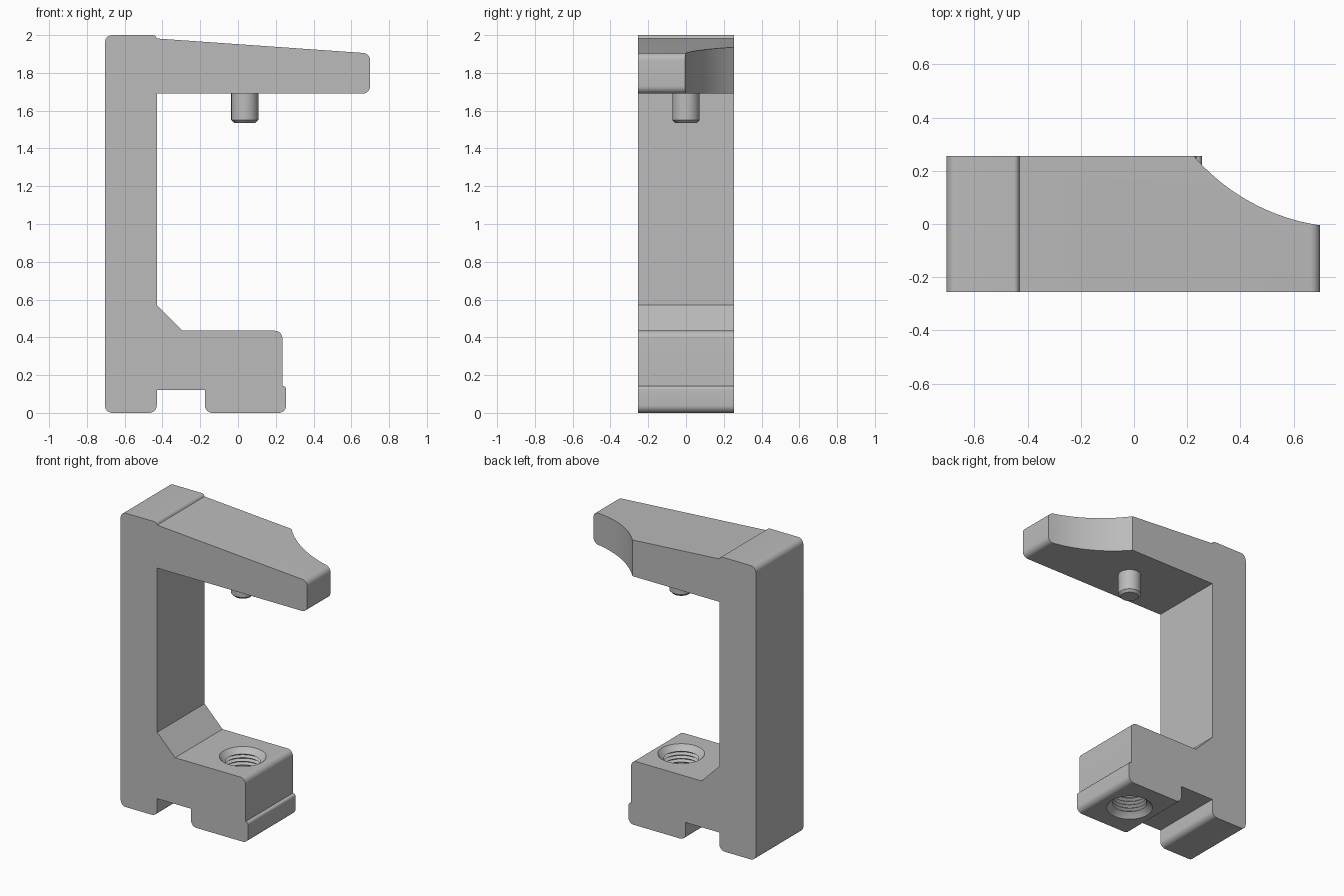
import bpy
import bmesh
import math
from mathutils import Vector

HALF_DEPTH = 0.255
AXIS_X = 0.036      # shared axis of the pin and the threaded hole

if "Cube" in bpy.data.objects:
    bpy.data.objects.remove(bpy.data.objects["Cube"], do_unlink=True)

grey = bpy.data.materials.new("plain_grey")
grey.use_nodes = True
grey.diffuse_color = (0.5, 0.5, 0.5, 1)
grey.node_tree.nodes["Principled BSDF"].inputs["Base Color"].default_value = (0.5, 0.5, 0.5, 1)


def finish(name, bm):
    bmesh.ops.recalc_face_normals(bm, faces=bm.faces)
    mesh = bpy.data.meshes.new(name)
    bm.to_mesh(mesh)
    bm.free()
    mesh.materials.append(grey)
    obj = bpy.data.objects.new(name, mesh)
    bpy.context.collection.objects.link(obj)
    return obj


def select(obj):
    bpy.ops.object.select_all(action='DESELECT')
    obj.select_set(True)
    bpy.context.view_layer.objects.active = obj


def rounded(corners, steps=8):
    """Replace each corner (x, z, radius) with an arc."""
    out = []
    for i, (x, z, r) in enumerate(corners):
        p = Vector((x, 0, z))
        if r == 0:
            out.append(p)
            continue
        before = corners[i - 1]
        after = corners[(i + 1) % len(corners)]
        a = (Vector((before[0], 0, before[1])) - p).normalized()
        b = (Vector((after[0], 0, after[1])) - p).normalized()
        half = a.angle(b) / 2
        centre = p + (a + b).normalized() * r / math.sin(half)
        t = r / math.tan(half)
        v0 = (p + a * t - centre).normalized()
        v1 = (p + b * t - centre).normalized()
        out += [centre + v0.slerp(v1, k / steps) * r for k in range(steps + 1)]
    return out


def lathe(name, profile, centre, segments):
    """Closed solid of revolution from (radius, z) pairs."""
    bm = bmesh.new()
    rings = []
    for r, z in profile:
        rings.append([bm.verts.new((centre[0] + r * math.cos(math.tau * i / segments),
                                    centre[1] + r * math.sin(math.tau * i / segments), z))
                      for i in range(segments)])
    for low, high in zip(rings, rings[1:]):
        for i in range(segments):
            j = (i + 1) % segments
            bm.faces.new((low[i], low[j], high[j], high[i]))
    bm.faces.new(rings[0])
    bm.faces.new(rings[-1])
    return finish(name, bm)


def cut(target, cutter):
    mod = target.modifiers.new("cut", 'BOOLEAN')
    mod.operation = 'DIFFERENCE'
    mod.solver = 'EXACT'
    mod.object = cutter
    select(target)
    bpy.ops.object.modifier_apply(modifier=mod.name)
    bpy.data.objects.remove(cutter, do_unlink=True)


# Bracket: side profile with rounded corners, extruded through the depth
R = 0.04
corners = [
    (-0.705, 0, R), (-0.43, 0, R), (-0.43, 0.12, 0), (-0.175, 0.12, 0),
    (-0.175, 0, R), (0.255, 0, R), (0.255, 0.142, 0.018), (0.235, 0.142, 0),
    (0.235, 0.435, R), (-0.295, 0.435, 0), (-0.43, 0.572, 0), (-0.43, 1.69, 0),
    (0.7, 1.69, R), (0.7, 1.903, R), (-0.43, 1.982, 0), (-0.44, 2, 0.02),
    (-0.705, 2, R),
]
bm = bmesh.new()
outline = [bm.verts.new((p.x, -HALF_DEPTH, p.z)) for p in rounded(corners)]
side = bm.faces.new(outline)
swept = bmesh.ops.extrude_face_region(bm, geom=[side])["geom"]
bmesh.ops.translate(bm, vec=(0, 2 * HALF_DEPTH, 0),
                    verts=[g for g in swept if isinstance(g, bmesh.types.BMVert)])
bracket = finish("clamp_bracket", bm)

# Curved scoop on the back of the arm tip
scoop = lathe("scoop_cutter", [(0.774, 1.5), (0.774, 2.2)], (0.811, 0.761), 160)
cut(bracket, scoop)

# Threaded hole with a countersink at each end
MAJOR, MINOR, SINK = 0.125, 0.108, 0.145
LOW, HIGH, TURNS = 0.022, 0.413, 16
pitch = (HIGH - LOW) / TURNS
thread = [(SINK, -0.02), (SINK, 0)]
for k in range(TURNS):
    z = LOW + k * pitch
    thread += [(MAJOR, z), (MINOR, z + pitch / 2)]
thread += [(MAJOR, HIGH), (SINK, 0.435), (SINK, 0.46)]
cut(bracket, lathe("thread_cutter", thread, (AXIS_X, 0), 40))

# Locating pin under the arm, with a chamfered tip
pin = lathe("locating_pin", [(0.056, 1.535), (0.072, 1.551), (0.072, 1.7)], (AXIS_X, 0), 48)

for obj in (bracket, pin):
    select(obj)
    bpy.ops.object.shade_smooth_by_angle(angle=math.radians(25))
